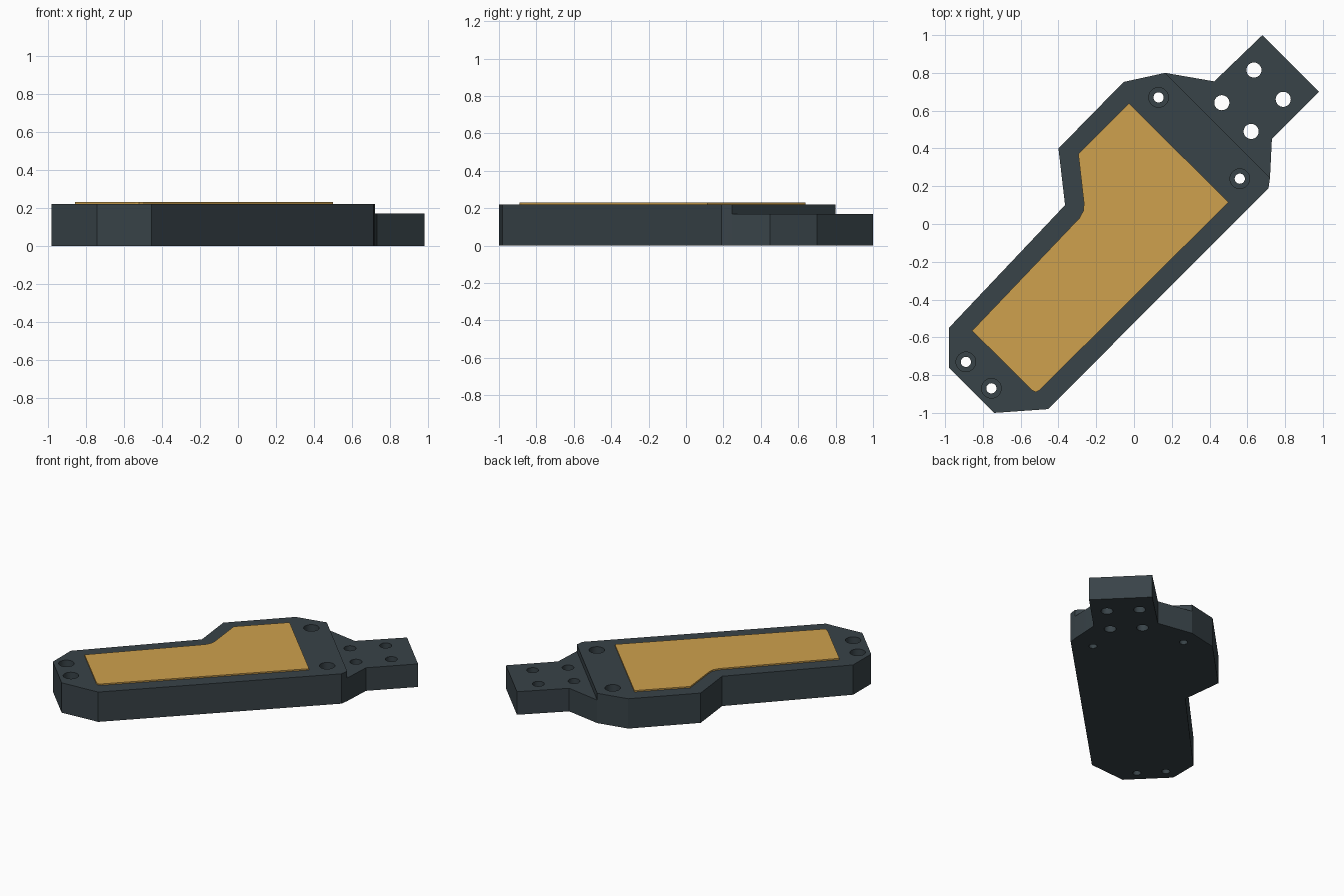
import bpy
import bmesh
from math import radians

cube = bpy.data.objects.get("Cube")
if cube:
    bpy.data.objects.remove(cube, do_unlink=True)


def material(name, color):
    mat = bpy.data.materials.new(name)
    mat.use_nodes = True
    mat.diffuse_color = (*color, 1)
    mat.node_tree.nodes["Principled BSDF"].inputs["Base Color"].default_value = (*color, 1)
    return mat


def finish(name, bm, mat=None):
    bmesh.ops.recalc_face_normals(bm, faces=bm.faces)
    mesh = bpy.data.meshes.new(name)
    bm.to_mesh(mesh)
    bm.free()
    obj = bpy.data.objects.new(name, mesh)
    bpy.context.collection.objects.link(obj)
    if mat:
        mesh.materials.append(mat)
    return obj


def prism(name, outline, bottom, top, mat=None):
    """Extrude a flat outline straight up."""
    bm = bmesh.new()
    face = bm.faces.new([bm.verts.new((x, y, bottom)) for x, y in outline])
    result = bmesh.ops.extrude_face_region(bm, geom=[face], use_keep_orig=True)
    for v in result["geom"]:
        if isinstance(v, bmesh.types.BMVert):
            v.co.z = top
    return finish(name, bm, mat)


def cylinder(name, center, radius, bottom, top):
    bm = bmesh.new()
    bmesh.ops.create_cone(bm, cap_ends=True, segments=32, radius1=radius,
                          radius2=radius, depth=top - bottom)
    bmesh.ops.translate(bm, verts=bm.verts, vec=(*center, (top + bottom) / 2))
    return finish(name, bm)


def cut(target, cutter):
    """Subtract the cutter from the target and throw it away."""
    cutter.hide_render = True
    mod = target.modifiers.new("cut", "BOOLEAN")
    mod.operation = "DIFFERENCE"
    mod.solver = "EXACT"
    mod.object = cutter
    bpy.context.view_layer.objects.active = target
    bpy.ops.object.modifier_apply(modifier=mod.name)
    bpy.data.objects.remove(cutter, do_unlink=True)


slate = material("dark slate", (0.040, 0.056, 0.065))
gold = material("gold", (0.62, 0.355, 0.075))
HEIGHT, TAB_HEIGHT = 0.22, 0.17

# Body with the mounting tab at its upper right end
body = prism("body", [
    (-0.98, -0.55), (-0.98, -0.76), (-0.74, -1.0), (-0.455, -0.98),
    (0.712, 0.19), (0.72, 0.245), (0.73, 0.45), (0.98, 0.70),
    (0.68, 1.0), (0.425, 0.755), (0.165, 0.80), (-0.055, 0.752),
    (-0.40, 0.40), (-0.365, 0.10)], 0, HEIGHT, slate)

# Lower the tab beyond the diagonal step
cut(body, prism("step_cutter", [(1.5, -0.535), (1.5, 1.5), (-0.535, 1.5)],
                TAB_HEIGHT, 0.5))

# Plain holes through the tab
for spot in [(0.635, 0.815), (0.79, 0.66), (0.465, 0.642), (0.62, 0.49)]:
    cut(body, cylinder("tab_hole_cutter", spot, 0.04, -0.1, 0.5))

# Counterbored screw holes through the body
for spot in [(0.13, 0.67), (0.56, 0.24), (-0.89, -0.73), (-0.755, -0.87)]:
    cut(body, cylinder("counterbore_cutter", spot, 0.052, 0.12, 0.5))
    cut(body, cylinder("screw_hole_cutter", spot, 0.027, -0.1, 0.5))

# Raised cover panel
panel = prism("cover_panel", [
    (-0.857, -0.565), (-0.54, -0.88), (-0.52, -0.89), (-0.50, -0.88),
    (0.50, 0.115), (-0.027, 0.64), (-0.295, 0.372), (-0.265, 0.11),
    (-0.268, 0.07), (-0.29, 0.03)], HEIGHT - 0.005, HEIGHT + 0.01, gold)

# Smooth hole walls, crisp edges elsewhere
bpy.ops.object.select_all(action="DESELECT")
body.select_set(True)
bpy.context.view_layer.objects.active = body
bpy.ops.object.shade_smooth_by_angle(angle=radians(15))
